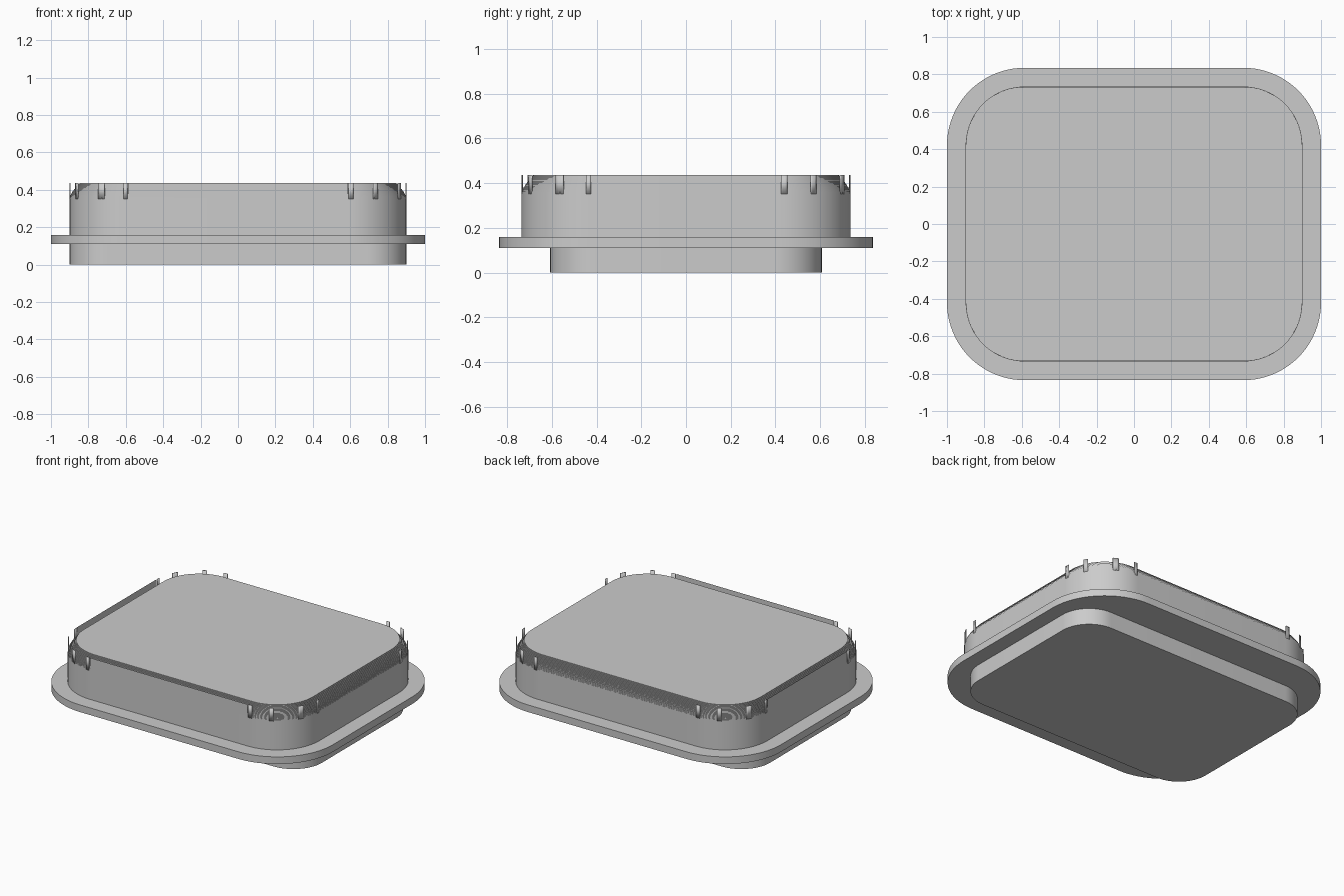
import bpy, bmesh
from math import cos, sin, radians, pi

cube = bpy.data.objects.get("Cube")
if cube:
    bpy.data.objects.remove(cube, do_unlink=True)

grey = bpy.data.materials.new("plain_grey")
grey.use_nodes = True
tone = (0.6, 0.6, 0.6, 1)
grey.diffuse_color = tone
grey.node_tree.nodes["Principled BSDF"].inputs["Base Color"].default_value = tone

HX, HY, R = 0.9, 0.735, 0.315      # main body half sizes and corner radius
TOP = 0.437
SIGNS = ((1, 1), (-1, 1), (-1, -1), (1, -1))


def outline(hx, hy, r, steps=20):
    """Counter-clockwise rounded rectangle."""
    pts = []
    for q, (sx, sy) in enumerate(SIGNS):
        for i in range(steps + 1):
            a = (q + i / steps) * pi / 2
            pts.append((sx * (hx - r) + r * cos(a), sy * (hy - r) + r * sin(a)))
    return pts


def finish(name, bm):
    mesh = bpy.data.meshes.new(name)
    bm.to_mesh(mesh)
    bm.free()
    mesh.materials.append(grey)
    ob = bpy.data.objects.new(name, mesh)
    bpy.context.collection.objects.link(ob)
    bpy.ops.object.select_all(action='DESELECT')
    ob.select_set(True)
    bpy.context.view_layer.objects.active = ob
    bpy.ops.object.shade_smooth_by_angle(angle=radians(30))
    return ob


def slab(name, hx, hy, r, levels):
    """Closed solid skinned through (inset, height) levels."""
    bm = bmesh.new()
    rings = [[bm.verts.new((x, y, z)) for x, y in outline(hx - d, hy - d, r - d)]
             for d, z in levels]
    n = len(rings[0])
    for lo, hi in zip(rings, rings[1:]):
        for i in range(n):
            j = (i + 1) % n
            bm.faces.new((lo[i], lo[j], hi[j], hi[i]))
    bm.faces.new(rings[0][::-1])
    bm.faces.new(rings[-1])
    return finish(name, bm)


def add_strip(bm, path, z0, z1):
    """Upright strip along a path; faces the right-hand side of the path."""
    cols = [[bm.verts.new((x, y, z)) for z in (z0, z1)] for x, y in path]
    for a, b in zip(cols, cols[1:]):
        bm.faces.new((a[0], b[0], b[1], a[1]))


# Base plug and flange
slab("base_plug", HX, 0.607, 0.21, [(0, 0), (0, 0.12)])
slab("flange", 1.0, 0.835, 0.415, [(0, 0.11), (0, 0.158)])

# Main body with a finely stepped shoulder
STEPS = 14
levels = [(0, 0.15)]
for k in range(STEPS):
    z = 0.36 + (TOP - 0.36) * k / STEPS
    levels += [(0.052 * (k / STEPS) ** 1.4, z), (0.052 * ((k + 1) / STEPS) ** 1.4, z)]
levels.append((0.052, TOP))
slab("main_body", HX, HY, R, levels)

# Small upright tabs round each corner
bm = bmesh.new()
for q, (sx, sy) in enumerate(SIGNS):
    for a0, a1 in ((1, 6), (26, 31), (59, 66), (85, 89)):
        angles = [radians(90 * q + a0 + (a1 - a0) * i / 3) for i in range(4)]
        add_strip(bm, [(sx * (HX - R) + R * cos(a), sy * (HY - R) + R * sin(a))
                       for a in angles], 0.35, TOP)
tabs = finish("corner_tabs", bm)
tabs.modifiers.new("thickness", 'SOLIDIFY').thickness = 0.004

# Thin inward-facing lips along the front and right edges
bm = bmesh.new()
add_strip(bm, [(HX - R, -HY), (R - HX, -HY)], 0.36, TOP)
add_strip(bm, [(-HX, R - HY), (-HX, HY - R)], 0.36, TOP)
finish("edge_lips", bm)
